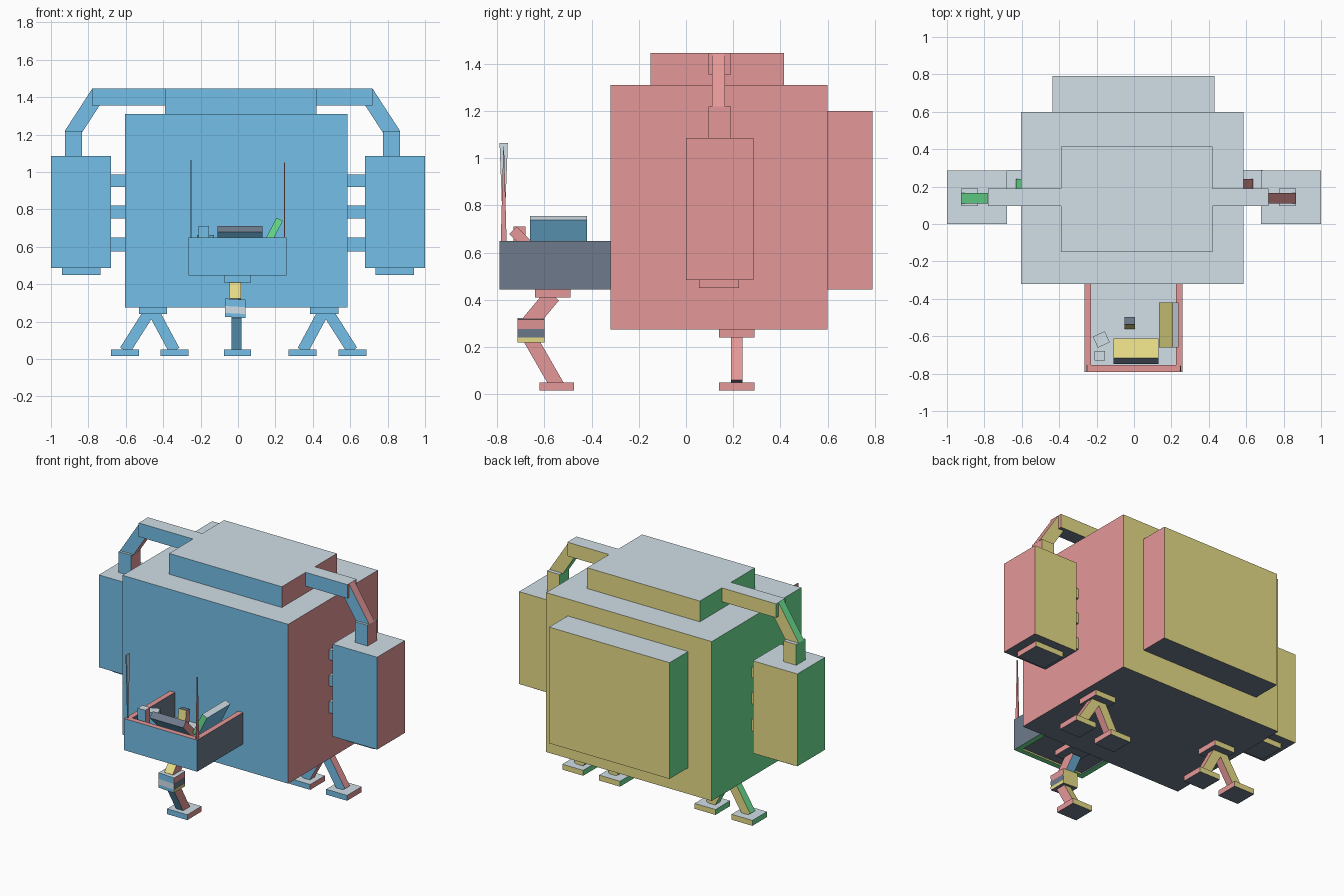
import bpy, math
from mathutils import Euler, Vector

if "Cube" in bpy.data.objects:
    bpy.data.objects.remove(bpy.data.objects["Cube"])

# One colour per box side: left, right, front, back, down, up
def linear(h):
    c = [int(h[i:i + 2], 16) / 255 for i in (0, 2, 4)]
    return [v / 12.92 if v <= 0.04045 else ((v + 0.055) / 1.055) ** 2.4 for v in c] + [1]

MATS = []
for name, code in (("green", "6de494"), ("red", "e49797"), ("blue", "74bfe7"),
                   ("yellow", "e7dd87"), ("slate", "6e7a8c"), ("pale_grey", "d1dfe7")):
    m = bpy.data.materials.new(name)
    m.diffuse_color = linear(code)
    m.use_nodes = True
    m.node_tree.nodes["Principled BSDF"].inputs["Base Color"].default_value = m.diffuse_color
    MATS.append(m)
SIDES = "LRFBDU"
FACES = [(0, 4, 6, 2), (1, 3, 7, 5), (0, 1, 5, 4), (2, 6, 7, 3), (0, 2, 3, 1), (4, 5, 7, 6)]


def box(name, lo, hi, rot=(0, 0, 0), paint=SIDES, taper=(1, 1)):
    """Box between two corners, turned about its centre; taper scales y at bottom, top."""
    lo, hi = Vector(lo), Vector(hi)
    mid, half = (lo + hi) / 2, (hi - lo) / 2
    turn = Euler([math.radians(a) for a in rot]).to_matrix()
    verts = []
    for i in range(8):
        s = [1 if i >> k & 1 else -1 for k in range(3)]
        v = Vector((s[0] * half.x, s[1] * half.y * taper[i >> 2], s[2] * half.z))
        verts.append(mid + turn @ v)
    mesh = bpy.data.meshes.new(name)
    mesh.from_pydata(verts, [], FACES)
    for m in MATS:
        mesh.materials.append(m)
    for p, side in zip(mesh.polygons, paint):
        p.material_index = SIDES.index(side)
    ob = bpy.data.objects.new(name, mesh)
    bpy.context.collection.objects.link(ob)
    return ob


def beam(name, a, b, wx, wy, paint=SIDES):
    """Box running from point a up to point b, tilted in the xz or yz plane."""
    a, b = Vector(a), Vector(b)
    d, mid = b - a, (a + b) / 2
    half = Vector((wx, wy, d.length)) / 2
    rot = (-math.degrees(math.atan2(d.y, d.z)), math.degrees(math.atan2(d.x, d.z)), 0)
    return box(name, mid - half, mid + half, rot, paint)


def span(name, s, x0, x1, y0, y1, z0, z1):
    """Box on side s, with x distances measured outward."""
    xs = sorted((s * x0, s * x1))
    box(name, (xs[0], y0, z0), (xs[1], y1, z1))


# Main hull
box("body", (-.605, -.32, .275), (.585, .60, 1.31))
box("roof_block", (-.39, -.15, 1.31), (.42, .415, 1.445))
box("back_pack", (-.435, .60, .445), (.43, .79, 1.20))

# Side pods with connectors and roof arms
for s, side in ((-1, "left"), (1, "right")):
    off = 0 if s < 0 else -.06
    span(side + "_pod", s, .68, 1.0, 0, .285, .485, 1.085)
    span(side + "_pod_foot", s, .735, .94, .055, .225, .45, .485)
    for z0, z1 in ((.575, .65), (.75, .82), (.92, .985)):
        span(side + "_connector", s, .58, .68, .10, .19, z0, z1)
    span(side + "_arm", s, .39, .78 + off, .095, .19, 1.355, 1.445)
    span(side + "_arm_post", s, .835 + off, .925 + off, .095, .19, 1.085, 1.22)
    beam(side + "_arm_brace", (s * (.891 + off), .138, 1.198), (s * (.745 + off), .138, 1.423), .082, .055)

# Rear legs, each with two splayed struts
for s, side in ((-1, "left"), (1, "right")):
    g = 0 if s < 0 else .006
    span(side + "_hip", s, .38 + g, .53 + g, .14, .29, .24, .275)
    for x_foot, x_top in ((.605, .475), (.34, .45)):
        beam(side + "_strut", (s * (x_foot + g), .215, .045), (s * (x_top + g), .215, .25), .06, .05)
        span(side + "_foot", s, x_foot - .075 + g, x_foot + .075 + g, .14, .29, .015, .05)

# Front leg
box("front_hip", (-.075, -.64, .41), (.07, -.49, .445))
beam("front_thigh", (-.015, -.665, .30), (-.015, -.565, .42), .06, .07, "LRBFUD")
for z0, z1, paint in ((.28, .32, "LRFBDU"), (.243, .28, "UDUBDU"), (.222, .243, "LBFBDU")):
    box("front_knee", (-.07, -.715, z0), (.04, -.60, z1), (0, 3, 0), paint)
beam("front_shin", (-.008, -.545, .035), (-.008, -.66, .235), .052, .06)
box("front_foot", (-.075, -.62, .015), (.07, -.475, .05))

# Open cockpit tray
WALL = "UDFBLR"
box("tray_front", (-.265, -.79, .445), (.26, -.755, .65), paint=WALL)
box("tray_left", (-.265, -.755, .445), (-.23, -.32, .65), paint=WALL)
box("tray_right", (.225, -.755, .445), (.26, -.32, .65), paint=WALL)
box("tray_floor", (-.23, -.755, .455), (.225, -.32, .49))

# Cockpit fittings
box("side_panel", (.168, -.66, .60), (.206, -.42, .755), (0, 27, 0), "BFLRDU")
box("console", (-.11, -.755, .62), (.13, -.605, .665), (-45, 0, 0), "LRDUFB")
box("lever", (-.21, -.73, .49), (-.155, -.68, .71))
box("switch_box", (-.21, -.65, .49), (-.14, -.585, .662), (0, 0, 25))
box("control_stick", (-.05, -.55, .49), (.005, -.51, .675), (-8, 0, 0), "LRBFUD")

# Thin blades at the tray corners
box("right_blade", (.245, -.79, .65), (.252, -.755, 1.05), paint="RRRRRR", taper=(.7, .08))
box("left_blade", (-.255, -.79, .65), (-.248, -.755, 1.065), paint="RUFBDU", taper=(.1, 1))
